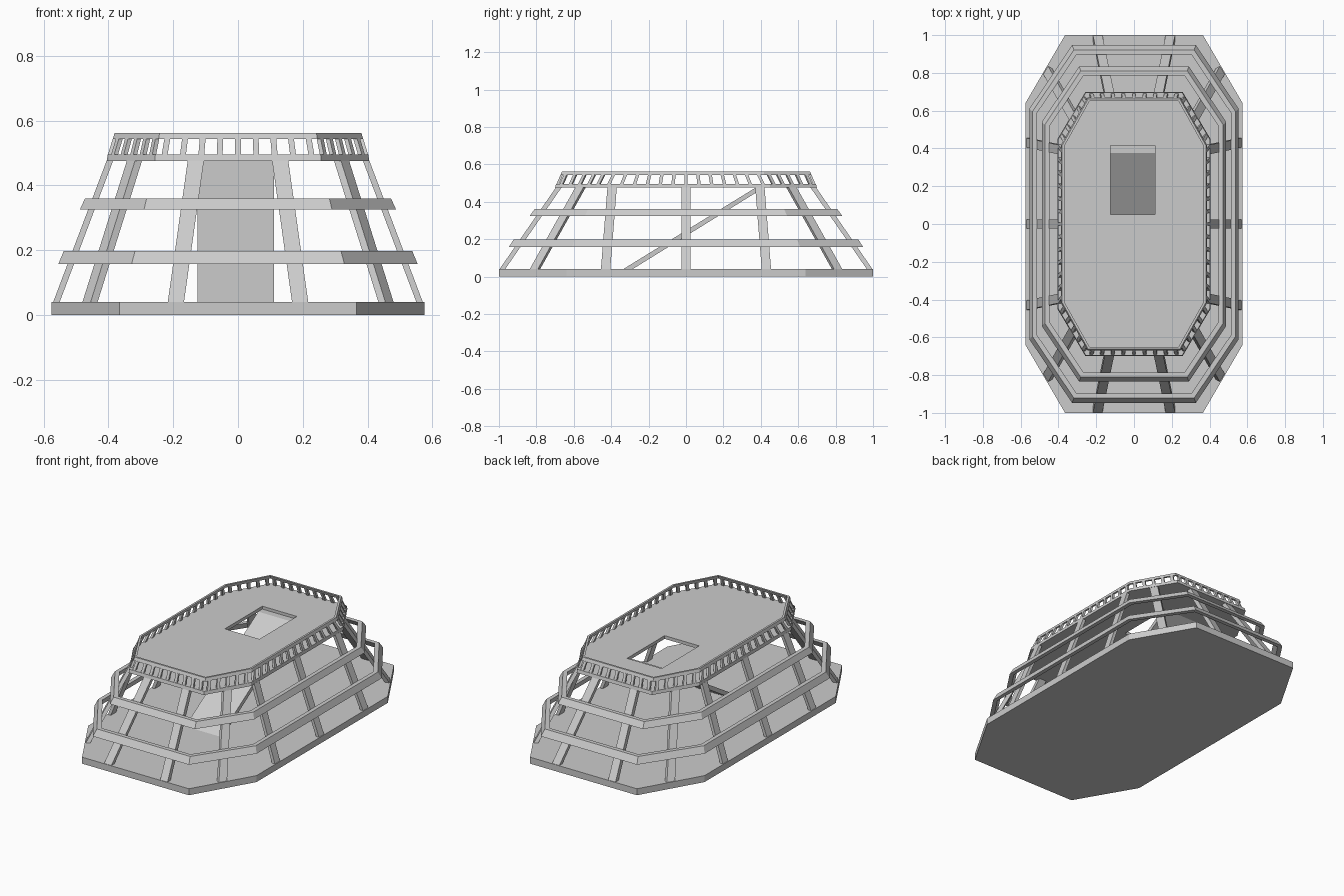
import bpy, bmesh, math
from mathutils import Vector

if "Cube" in bpy.data.objects:
    bpy.data.objects.remove(bpy.data.objects["Cube"])


def octagon(a, b, c, d):
    # half width, half length, end-edge half width, side-edge half length
    return [(c, -b), (a, -d), (a, d), (c, b), (-c, b), (-a, d), (-a, -d), (-c, -b)]


def inset(o, t):
    a, b, c, d = o
    return (a - t, b - t, c - 0.58 * t, d - 0.27 * t)


def make(name, bm):
    bmesh.ops.recalc_face_normals(bm, faces=bm.faces)
    me = bpy.data.meshes.new(name)
    bm.to_mesh(me)
    bm.free()
    ob = bpy.data.objects.new(name, me)
    bpy.context.collection.objects.link(ob)
    return ob


def loft(bm, loops, closed=False):
    rows = [[bm.verts.new(p) for p in lp] for lp in loops]
    n = len(rows[0])
    pairs = list(zip(rows, rows[1:])) + ([(rows[-1], rows[0])] if closed else [])
    for r, s in pairs:
        for i in range(n):
            j = (i + 1) % n
            bm.faces.new((r[i], r[j], s[j], s[i]))
    if not closed:
        bm.faces.new(rows[0])
        bm.faces.new(rows[-1])


def at_z(o, z):
    return [(x, y, z) for x, y in octagon(*o)]


def slab(name, lo, hi, z0, z1):
    bm = bmesh.new()
    loft(bm, [at_z(lo, z0), at_z(hi, z1)])
    return make(name, bm)


def band(name, lo, hi, z0, z1, t):
    bm = bmesh.new()
    loft(bm, [at_z(lo, z0), at_z(hi, z1), at_z(inset(hi, t), z1), at_z(inset(lo, t), z0)], True)
    return make(name, bm)


def strut(bm, p0, p1, n, w, t):
    # leaning bar whose outer face runs p0 -> p1, with level ends
    n = Vector(n).normalized()
    s = Vector((-n.y, n.x, 0)) * w / 2
    loft(bm, [[p + s, p - s, p - s - n * t, p + s - n * t] for p in (Vector(p0), Vector(p1))])


BASE = (0.575, 1.0, 0.365, 0.64)
DECK = (0.405, 0.70, 0.257, 0.45)

# Base plate
slab("base_plate", BASE, BASE, 0, 0.04)

# Deck with stair opening
deck = slab("upper_deck", DECK, (0.402, 0.695, 0.255, 0.447), 0.475, 0.495)
bpy.ops.mesh.primitive_cube_add(size=1, location=(-0.007, 0.233, 0.485))
cutter = bpy.context.object
cutter.name = "opening_cutter"
cutter.scale = (0.236, 0.366, 0.2)
cutter.hide_render = True
cutter.display_type = 'WIRE'
mod = deck.modifiers.new("opening", 'BOOLEAN')
mod.operation = 'DIFFERENCE'
mod.solver = 'EXACT'
mod.object = cutter
bpy.context.view_layer.update()
cut_mesh = bpy.data.meshes.new_from_object(deck.evaluated_get(bpy.context.evaluated_depsgraph_get()))
deck.modifiers.clear()
deck.data = cut_mesh
bpy.data.objects.remove(cutter)

# Horizontal bands around the sloping frame
band("lower_band", (0.554, 0.947, 0.328, 0.61), (0.538, 0.922, 0.318, 0.595), 0.158, 0.197, 0.025)
band("upper_band", (0.488, 0.835, 0.29, 0.54), (0.472, 0.810, 0.282, 0.525), 0.325, 0.36, 0.025)

# Sloping posts
bm = bmesh.new()
z0, z1 = 0.038, 0.477
for sx in (1, -1):
    for y0, y1 in ((-0.43, -0.395), (0, 0), (0.43, 0.395)):
        strut(bm, (sx * 0.571, y0, z0), (sx * 0.405, y1, z1), (sx, 0, 0), 0.05, 0.02)
    for sy in (1, -1):
        strut(bm, (sx * 0.192, sy * 0.998, z0), (sx * 0.13, sy * 0.695, z1), (0, sy, 0), 0.05, 0.03)
        strut(bm, (sx * 0.468, sy * 0.815, z0), (sx * 0.33, sy * 0.57, z1), (sx * 0.86, sy * 0.5, 0), 0.05, 0.025)
make("frame_posts", bm)

# Ramp from base up to the opening
bm = bmesh.new()
prof = [(-0.335, 0.04), (-0.285, 0.04), (0.42, 0.477), (0.375, 0.477)]
loft(bm, [[(x, y, z) for y, z in prof] for x in (-0.125, 0.111)])
make("stair_ramp", bm)

# Railing
RAIL_LO, RAIL_HI = (0.386, 0.671, 0.245, 0.42), (0.381, 0.663, 0.242, 0.415)
band("top_rail", RAIL_LO, RAIL_HI, 0.543, 0.562, 0.012)

# Balusters
bm = bmesh.new()
lo, hi = octagon(0.402, 0.693, 0.255, 0.447), octagon(*RAIL_LO)
for i in range(8):
    j = (i + 1) % 8
    a, b, c, d = (Vector(p) for p in (lo[i], lo[j], hi[i], hi[j]))
    e = b - a
    n = 5 if i % 2 == 0 else (13 if i in (1, 5) else 9)
    for k in range(n):
        f = (k + 0.5) / n
        strut(bm, (*a.lerp(b, f), 0.493), (*c.lerp(d, f), 0.545), (e.y, -e.x, 0), 0.018, 0.014)
make("rail_balusters", bm)
